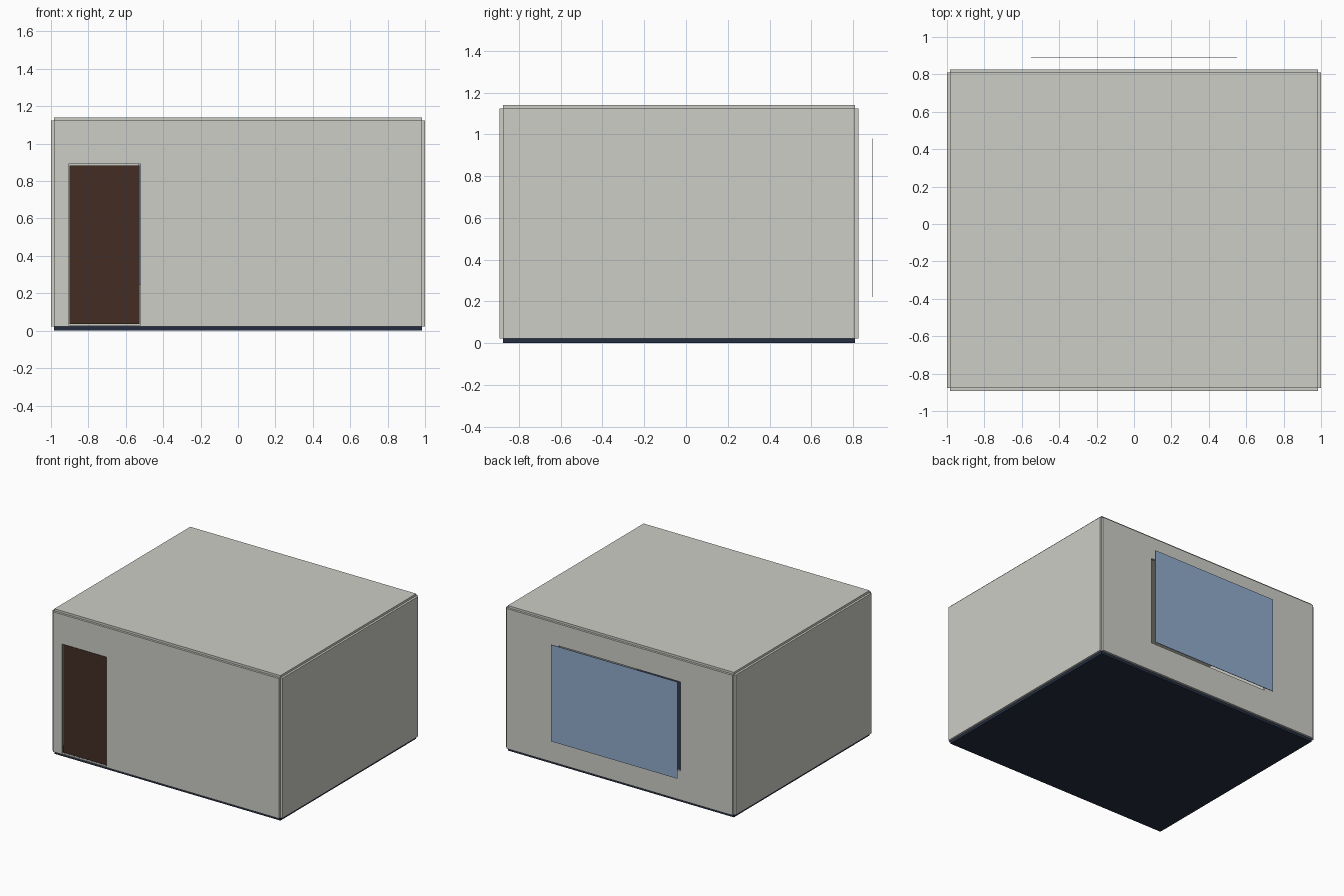
import bpy
import bmesh
from mathutils import Vector

if "Cube" in bpy.data.objects:
    bpy.data.objects.remove(bpy.data.objects["Cube"], do_unlink=True)


def material(name, rgb):
    mat = bpy.data.materials.new(name)
    mat.use_nodes = True
    mat.diffuse_color = (*rgb, 1)
    mat.node_tree.nodes["Principled BSDF"].inputs["Base Color"].default_value = (*rgb, 1)
    return mat


plaster = material("warm_grey_plaster", (0.61, 0.61, 0.57))
wood = material("dark_brown_wood", (0.056, 0.027, 0.017))
navy = material("navy_floor", (0.018, 0.027, 0.052))
glass = material("blue_glass", (0.28, 0.41, 0.60))

# Inner faces of the room; every panel grows outward from these
X = 0.983
Y0, Y1 = -0.877, 0.81
Z0, Z1 = 0.022, 1.123
T = 0.017


def panel(name, mat, origin, u, v, u_range, v_range, thick, hole=None):
    """Slab spanned by u and v, thickened along u x v, with an optional opening."""
    origin, u, v = Vector(origin), Vector(u), Vector(v)
    us, vs = list(u_range), list(v_range)
    if hole:
        us = sorted(us + list(hole[0]))
        vs = sorted(vs + list(hole[1]))
    bm = bmesh.new()
    grid = [[bm.verts.new(origin + u * a + v * b) for b in vs] for a in us]
    for i in range(len(us) - 1):
        for j in range(len(vs) - 1):
            if hole and (i, j) == (1, 1):
                continue
            bm.faces.new((grid[i][j], grid[i + 1][j],
                          grid[i + 1][j + 1], grid[i][j + 1]))
    mesh = bpy.data.meshes.new(name)
    bm.to_mesh(mesh)
    bm.free()
    mesh.materials.append(mat)
    obj = bpy.data.objects.new(name, mesh)
    bpy.context.collection.objects.link(obj)
    solid = obj.modifiers.new("thickness", "SOLIDIFY")
    solid.thickness = thick
    solid.offset = 1
    return obj


# Side walls
panel("left_wall", plaster, (X, 0, 0), (0, 1, 0), (0, 0, 1), (Y0, Y1), (Z0, Z1), T)
panel("right_wall", plaster, (-X, 0, 0), (0, 0, 1), (0, 1, 0), (Z0, Z1), (Y0, Y1), T)

# Front wall with doorway, back wall with window opening
panel("front_wall", plaster, (0, Y0, 0), (1, 0, 0), (0, 0, 1), (-X, X), (Z0, Z1), T,
      hole=((-0.907, -0.52), (0.03, 0.89)))
panel("back_wall", plaster, (0, Y1, 0), (0, 0, 1), (1, 0, 0), (Z0, Z1), (-X, X), T,
      hole=((0.25, 0.95), (-0.53, 0.53)))

# Ceiling and floor
panel("ceiling", plaster, (0, 0, Z1), (1, 0, 0), (0, 1, 0), (-X, X), (Y0, Y1), T)
panel("floor", navy, (0, 0, 0), (1, 0, 0), (0, 1, 0), (-X, X), (Y0, Y1), Z0)

# Door leaf set just inside the doorway
panel("door", wood, (0, Y0, 0), (1, 0, 0), (0, 0, 1), (-0.9, -0.526), (0.035, 0.884), 0.008)

# Window pane hung outside the back wall
panel("window_pane", glass, (0, 0.89, 0), (0, 0, 1), (1, 0, 0), (0.22, 0.98), (-0.55, 0.55), 0.004)
